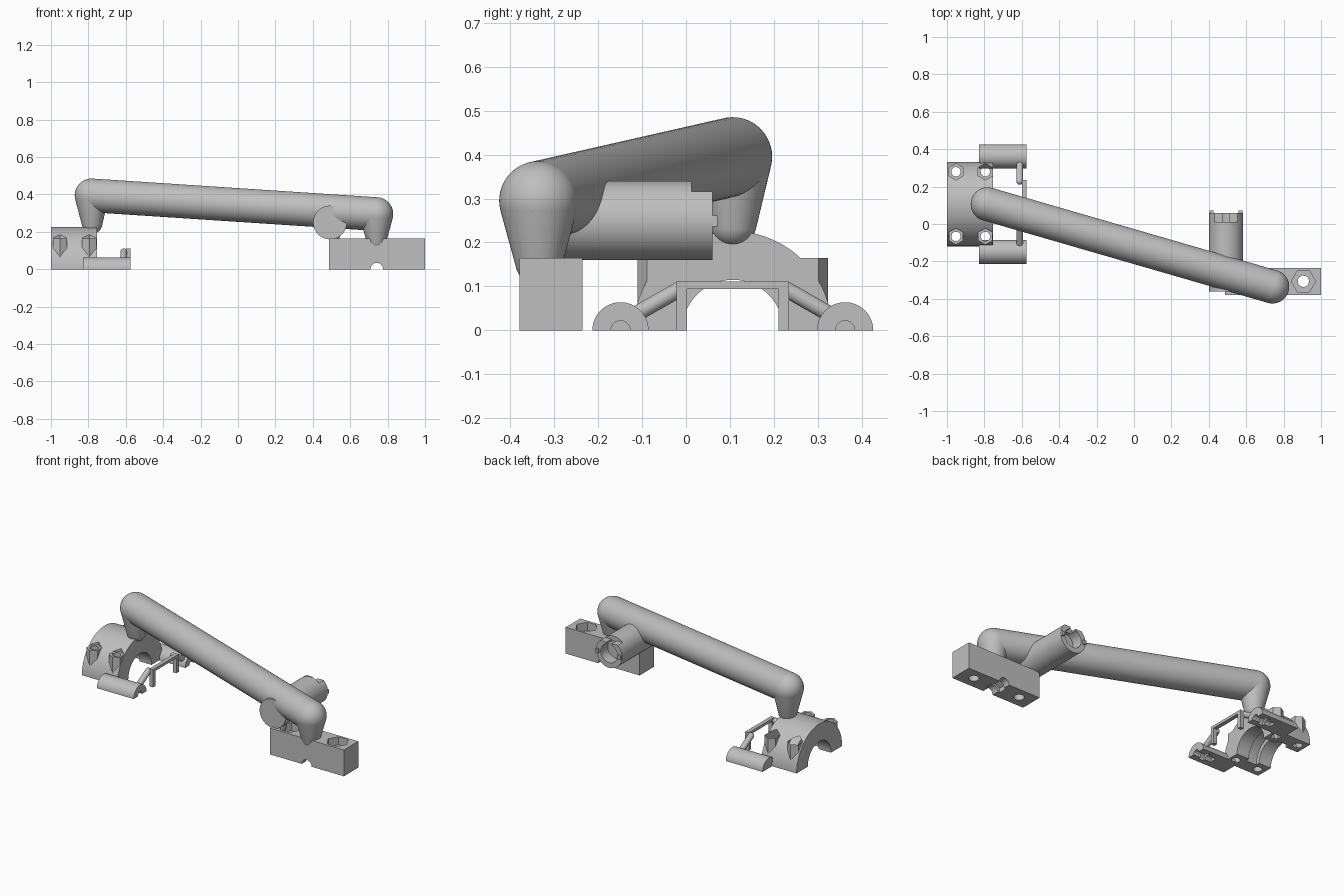
import bpy, bmesh, math
from mathutils import Vector, Matrix

cube = bpy.data.objects.get("Cube")
if cube:
    bpy.data.objects.remove(cube, do_unlink=True)

gray = bpy.data.materials.new("plain_gray")
gray.use_nodes = True
gray.diffuse_color = (0.52, 0.52, 0.52, 1)
gray.node_tree.nodes["Principled BSDF"].inputs["Base Color"].default_value = (0.52, 0.52, 0.52, 1)


def make(name, bm):
    bmesh.ops.recalc_face_normals(bm, faces=bm.faces)
    mesh = bpy.data.meshes.new(name)
    bm.to_mesh(mesh)
    bm.free()
    mesh.materials.append(gray)
    ob = bpy.data.objects.new(name, mesh)
    bpy.context.collection.objects.link(ob)
    return ob


def box(name, lo, hi):
    lo, hi = Vector(lo), Vector(hi)
    bm = bmesh.new()
    bmesh.ops.create_cube(bm, size=1, matrix=Matrix.Translation((lo + hi) / 2)
                          @ Matrix.Diagonal((hi - lo).to_4d()))
    return make(name, bm)


def rod(name, a, b, r, sides=64, turn=0):
    """Straight cylinder or prism between two points."""
    a, b = Vector(a), Vector(b)
    d = b - a
    m = Matrix.Translation((a + b) / 2) @ d.to_track_quat('Z', 'Y').to_matrix().to_4x4()
    bm = bmesh.new()
    bmesh.ops.create_cone(bm, cap_ends=True, segments=sides, radius1=r, radius2=r,
                          depth=d.length, matrix=m @ Matrix.Rotation(turn, 4, 'Z'))
    return make(name, bm)


def capsule(name, a, ra, b, rb):
    """Round-ended, optionally tapered tube: the hull of two spheres."""
    a, b = Vector(a), Vector(b)
    turn = (b - a).to_track_quat('Z', 'Y').to_matrix().to_4x4()
    bm = bmesh.new()
    for p, r in ((a, ra), (b, rb)):
        bmesh.ops.create_uvsphere(bm, u_segments=48, v_segments=24, radius=r,
                                  matrix=Matrix.Translation(p) @ turn)
    bmesh.ops.delete(bm, geom=bm.edges[:], context='EDGES_FACES')
    hull = bmesh.ops.convex_hull(bm, input=bm.verts[:])
    spare = {v for v in hull["geom_interior"] if isinstance(v, bmesh.types.BMVert)}
    spare |= {v for v in bm.verts if not v.link_faces}
    bmesh.ops.delete(bm, geom=list(spare), context='VERTS')
    return make(name, bm)


def combine(ob, tools, mode='DIFFERENCE'):
    """Apply each tool to the object as a boolean, then discard it."""
    bpy.context.view_layer.objects.active = ob
    for tool in tools:
        tool.hide_render = True
        mod = ob.modifiers.new("cut", 'BOOLEAN')
        mod.operation, mod.object, mod.solver = mode, tool, 'EXACT'
        bpy.ops.object.modifier_apply(modifier=mod.name)
        bpy.data.objects.remove(tool, do_unlink=True)


# Handle: long sloping tube with a tapered leg at each end
left_top, right_top = (-0.783, 0.106, 0.395), (0.74, -0.335, 0.295)
capsule("main_tube", left_top, 0.09, right_top, 0.09)
capsule("clamp_leg", left_top, 0.09, (-0.78, 0.106, 0.245), 0.055)
capsule("block_leg", right_top, 0.09, (0.74, -0.335, 0.155), 0.053)

# Mounting block with two nut pockets and a cross groove underneath
block = box("mounting_block", (0.487, -0.379, 0), (1, -0.236, 0.165))
by = -0.306
tools = [rod("groove", (0.742, -0.5, 0), (0.742, -0.1, 0), 0.034),
         rod("groove_nut", (0.742, -0.335, 0), (0.742, -0.28, 0), 0.055, 6)]
for x in (0.578, 0.906):
    tools += [rod("bolt_hole", (x, by, -0.1), (x, by, 0.3), 0.03),
              rod("nut_pocket", (x, by, 0.115), (x, by, 0.3), 0.065, 6, math.pi / 2)]
combine(block, tools)

# Socket cylinder crossing the tube, with an open rear end
sx, sz = 0.492, 0.25
socket = rod("socket_cylinder", (sx, -0.36, sz), (sx, 0.06, sz), 0.09)
combine(socket, [
    rod("bore", (sx, -0.01, sz), (sx, 0.2, sz), 0.058),
    box("top_notch", (sx - 0.1, 0.012, sz + 0.066), (sx + 0.1, 0.2, 0.5)),
    box("bore_notch", (sx - 0.018, 0.012, sz), (sx + 0.018, 0.2, 0.5))])
for side in (-1, 1):
    x = sx + side * 0.078
    box("socket_tab", (x - 0.01, 0.03, 0.236), (x + 0.01, 0.072, 0.261))
capsule("socket_support", (0.51, -0.305, 0.24), 0.04, (0.515, -0.305, 0.15), 0.027)

# Half-ring clamp with four hexagonal bolt seats
cy = 0.1065
clamp = rod("half_ring_clamp", (-1, cy, 0), (-0.755, cy, 0), 0.2255, 96)
seats = [(x, cy + s * 0.173) for x in (-0.952, -0.795) for s in (-1, 1)]
combine(clamp, [rod("seat", (x, y, 0), (x, y, 0.165), 0.044, 6) for x, y in seats], 'UNION')
tools = [box("below", (-2, -1, -1), (0, 1, 0)),
         rod("bore", (-1.1, cy, 0), (-0.6, cy, 0), 0.115, 96),
         rod("inner_groove", (-0.915, cy, 0), (-0.84, cy, 0), 0.14, 96)]
for x, y in seats:
    tools += [rod("seat_clearance", (x, y, 0.165), (x, y, 0.4), 0.044, 6),
              rod("bolt_hole", (x, y, -0.1), (x, y, 0.4), 0.025, 32)]
combine(clamp, tools)

# Side feet, slanting struts and frame legs, mirrored about the clamp centre
for s, side in ((-1, "right"), (1, "left")):
    fy = cy + s * 0.2555
    foot = rod(side + "_foot", (-0.83, fy, 0), (-0.575, fy, 0), 0.064)
    combine(foot, [box("below", (-2, -1, -1), (0, 1, 0)),
                   rod("pin_hole", (-0.70, fy, 0), (-0.5, fy, 0), 0.022, 32),
                   rod("pin_collar", (-0.66, fy, 0), (-0.625, fy, 0), 0.038, 32)])
    capsule(side + "_strut", (-0.611, cy + s * 0.215, 0.04), 0.018,
            (-0.611, cy + s * 0.122, 0.093), 0.018)
    y0, y1 = sorted((cy + s * 0.104, cy + s * 0.128))
    box(side + "_frame_leg", (-0.6, y0, 0), (-0.575, y1, 0.1))

# Crossbar joining the frame legs
box("frame_crossbar", (-0.6, cy - 0.128, 0.094), (-0.575, cy + 0.128, 0.111))

# Smooth the round surfaces while keeping edges sharp
bpy.ops.object.select_all(action='DESELECT')
for ob in bpy.context.collection.objects:
    if ob.type == 'MESH':
        ob.select_set(True)
        bpy.context.view_layer.objects.active = ob
bpy.ops.object.shade_smooth_by_angle(angle=math.radians(30))
